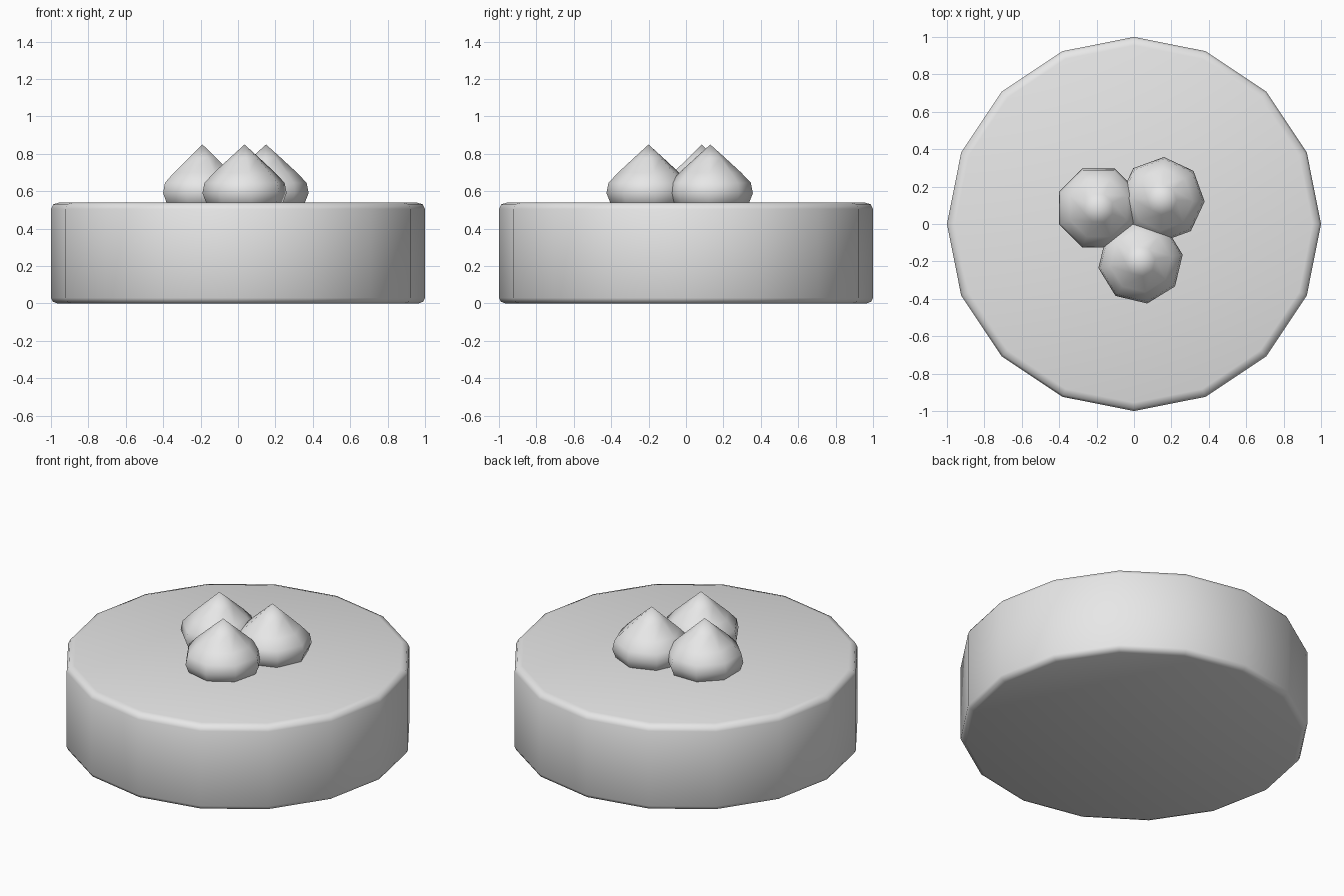
import bpy
import bmesh
from math import cos, sin, tau, radians

if "Cube" in bpy.data.objects:
    bpy.data.objects.remove(bpy.data.objects["Cube"], do_unlink=True)

GREY = (0.8, 0.8, 0.8, 1.0)
grey = bpy.data.materials.new("light grey")
grey.use_nodes = True
grey.diffuse_color = GREY
grey.node_tree.nodes["Principled BSDF"].inputs["Base Color"].default_value = GREY


def lathe(name, profile, sides, turn=0.0, location=(0, 0, 0)):
    """Turn a (radius, height) profile around z; a zero radius makes a point."""
    bm = bmesh.new()
    rings = []
    for r, z in profile:
        count = sides if r > 0 else 1
        angles = [radians(turn) + tau * i / sides for i in range(count)]
        rings.append([bm.verts.new((r * cos(a), r * sin(a), z)) for a in angles])
    for low, high in zip(rings, rings[1:]):
        for i in range(sides):
            j = (i + 1) % sides
            if len(high) == 1:
                bm.faces.new((low[i], low[j], high[0]))
            else:
                bm.faces.new((low[i], low[j], high[j], high[i]))
    bm.faces.new(rings[0][::-1])
    if len(rings[-1]) > 1:
        bm.faces.new(rings[-1])
    mesh = bpy.data.meshes.new(name)
    bm.to_mesh(mesh)
    bm.free()
    mesh.materials.append(grey)
    obj = bpy.data.objects.new(name, mesh)
    obj.location = location
    bpy.context.collection.objects.link(obj)
    bpy.ops.object.select_all(action="DESELECT")
    obj.select_set(True)
    bpy.context.view_layer.objects.active = obj
    bpy.ops.object.shade_smooth_by_angle(angle=radians(60))
    return obj


# Round cake with softened rims
lathe("cake_body", [(0.965, 0), (0.99, 0.01), (1, 0.03), (1, 0.505),
                    (0.988, 0.53), (0.955, 0.54)], 16)

# Pointed cream dollops clustered on top
dollop = [(0.17, 0.5), (0.208, 0.54), (0.228, 0.59), (0.217, 0.645),
          (0.165, 0.7), (0.08, 0.778), (0, 0.85)]
places = {"left": (0.15, 0.13, -2.5), "right": (-0.19, 0.085, 22.5),
          "front": (0.035, -0.2, 9)}
for side, (x, y, turn) in places.items():
    lathe("cream_dollop_" + side, dollop, 8, turn, (x, y, 0))
